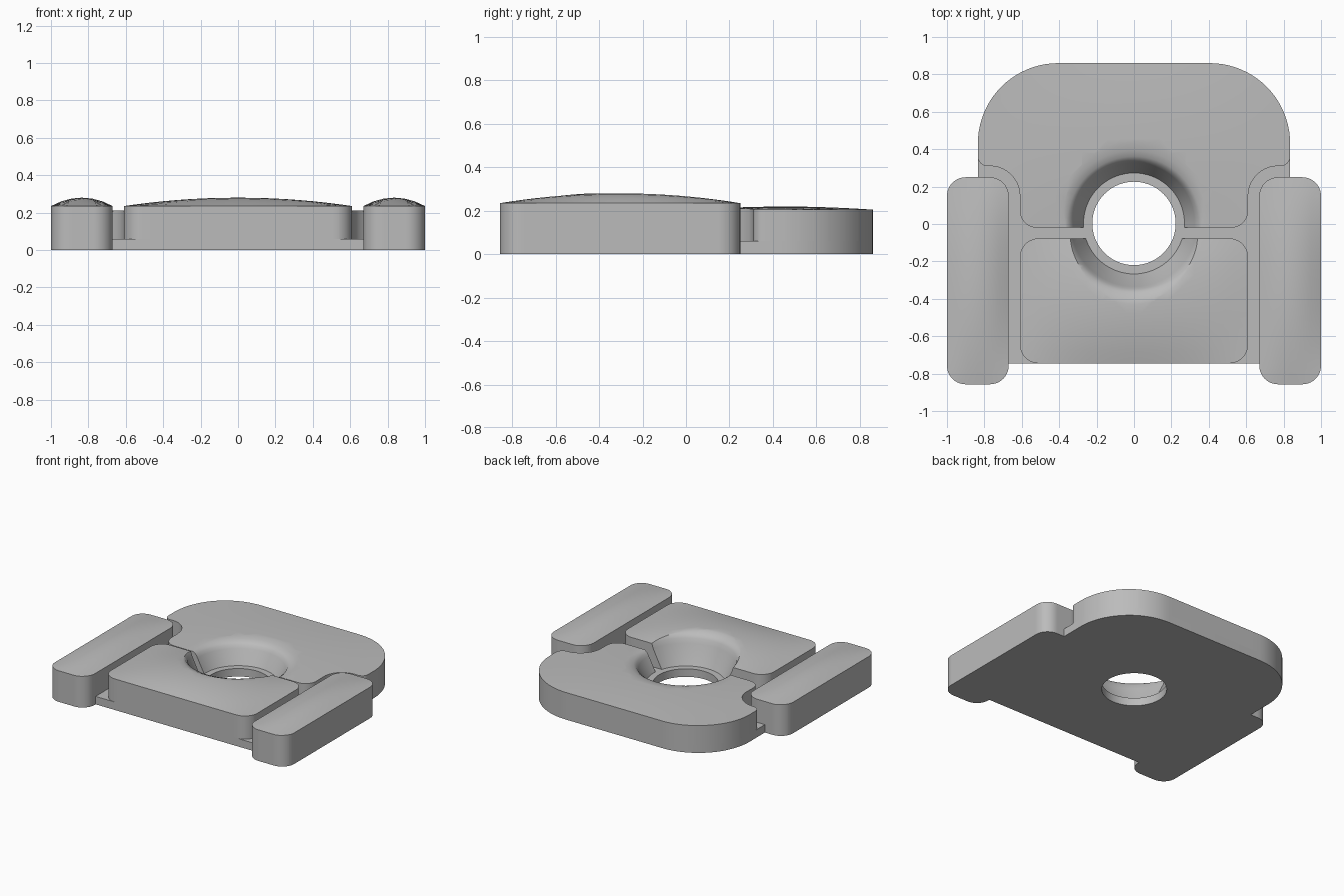
import bpy, bmesh, math
from mathutils import Vector

if "Cube" in bpy.data.objects:
    bpy.data.objects.remove(bpy.data.objects["Cube"], do_unlink=True)

grey = bpy.data.materials.new("plain_grey")
grey.use_nodes = True
grey.diffuse_color = (0.5, 0.5, 0.5, 1)
grey.node_tree.nodes["Principled BSDF"].inputs["Base Color"].default_value = (0.5, 0.5, 0.5, 1)


def arc(cx, cy, r, a0, a1, n=10):
    angles = [math.radians(a0 + (a1 - a0) * i / n) for i in range(n + 1)]
    return [(cx + r * math.cos(a), cy + r * math.sin(a)) for a in angles]


def mirrored(half):
    return half + [(-x, y) for x, y in reversed(half)]


def rounded_rect(x0, x1, y0, y1, r):
    return (arc(x1 - r, y0 + r, r, -90, 0) + arc(x1 - r, y1 - r, r, 0, 90)
            + arc(x0 + r, y1 - r, r, 90, 180) + arc(x0 + r, y0 + r, r, 180, 270))


def finish(name, bm):
    bmesh.ops.recalc_face_normals(bm, faces=bm.faces)
    mesh = bpy.data.meshes.new(name)
    bm.to_mesh(mesh)
    bm.free()
    mesh.materials.append(grey)
    obj = bpy.data.objects.new(name, mesh)
    bpy.context.collection.objects.link(obj)
    return obj


def activate(obj):
    bpy.ops.object.select_all(action='DESELECT')
    obj.select_set(True)
    bpy.context.view_layer.objects.active = obj


def smooth(obj):
    activate(obj)
    bpy.ops.object.shade_smooth_by_angle(angle=math.radians(35))


def cut(obj, cutter):
    mod = obj.modifiers.new("cut", 'BOOLEAN')
    mod.operation, mod.solver, mod.object = 'DIFFERENCE', 'EXACT', cutter
    activate(obj)
    bpy.ops.object.modifier_apply(modifier=mod.name)
    bpy.data.objects.remove(cutter, do_unlink=True)


def cushion(name, outline, bottom, wall, lift, radius, crown, steps=7, cell=0.07):
    """Outline with straight walls, a rounded top edge and a gently crowned top."""
    bm = bmesh.new()
    face = bm.faces.new([bm.verts.new((x, y, wall)) for x, y in outline])
    bm.normal_update()
    last = 0
    for i in range(1, steps + 1):
        a = math.pi / 2 * i / steps
        d = radius * (1 - math.cos(a))
        bmesh.ops.inset_region(bm, faces=[face], thickness=d - last, use_even_offset=True)
        last = d
        for v in face.verts:
            v.co.z = wall + lift * math.sin(a)
        bm.normal_update()
    # grid cuts so that the top can bulge
    lo = [min(p[k] for p in outline) for k in (0, 1)]
    hi = [max(p[k] for p in outline) for k in (0, 1)]
    for k in (0, 1):
        n = round((hi[k] - lo[k]) / cell)
        for i in range(1, n):
            co, no = Vector((0, 0, 0)), Vector((0, 0, 0))
            co[k] = lo[k] + (hi[k] - lo[k]) * i / n
            no[k] = 1
            bmesh.ops.bisect_plane(bm, geom=bm.verts[:] + bm.edges[:] + bm.faces[:],
                                   dist=0.0005, plane_co=co, plane_no=no)
    for v in bm.verts:
        u, w = [(2 * v.co[k] - lo[k] - hi[k]) / (hi[k] - lo[k]) for k in (0, 1)]
        v.co.z += crown * (1 - u * u) * (1 - w * w)
    # walls and underside
    rim = [e for e in bm.edges if e.is_boundary]
    new = bmesh.ops.extrude_edge_only(bm, edges=rim)["geom"]
    for v in new:
        if isinstance(v, bmesh.types.BMVert):
            v.co.z = bottom
    bmesh.ops.contextual_create(bm, geom=[e for e in new if isinstance(e, bmesh.types.BMEdge)])
    return finish(name, bm)


def lathe(name, profile, y):
    bm = bmesh.new()
    vs = [bm.verts.new((r, y, z)) for r, z in profile]
    es = [bm.edges.new(p) for p in zip(vs, vs[1:])]
    bmesh.ops.spin(bm, geom=vs + es, cent=(0, y, 0), axis=(0, 0, 1),
                   angle=math.tau, steps=72, use_merge=False)
    bmesh.ops.remove_doubles(bm, verts=bm.verts, dist=0.0001)
    obj = finish(name, bm)
    obj.hide_render = True
    return obj


BOWL_Y = 0.003
BASE_TOP = 0.06


def bowl(rim):
    foot = [(0, 0.02), (0.25, 0.02), (0.27, BASE_TOP)]
    return lathe("bowl_cutter", foot + rim + [(rim[-1][0], 0.4), (0, 0.4)], BOWL_Y)


# base plate with the round hole
shoulder = arc(0.405, 0.43, 0.43, 0, 90, 20)
plan = mirrored([(0.67, -0.745), (0.67, 0.15), (0.835, 0.15)] + shoulder)
bm = bmesh.new()
floor = bm.faces.new([bm.verts.new((x, y, 0)) for x, y in plan])
top = bmesh.ops.extrude_face_region(bm, geom=[floor])["geom"]
bmesh.ops.translate(bm, vec=(0, 0, BASE_TOP), verts=[g for g in top if isinstance(g, bmesh.types.BMVert)])
base = finish("base_plate", bm)
cut(base, lathe("hole_cutter", [(0, -0.1), (0.223, -0.1), (0.223, 0.2), (0, 0.2)], BOWL_Y))
smooth(base)

# front cushion with half of the bowl
front = cushion("front_cushion", rounded_rect(-0.61, 0.61, -0.745, -0.077, 0.1),
                BASE_TOP, 0.18, 0.055, 0.07, 0.045)
cut(front, bowl([(0.338, 0.2), (0.35, 0.235), (0.37, 0.259), (0.41, 0.276), (0.47, 0.285)]))
smooth(front)

# back rest with wide shoulders, a narrow tongue and the other half of the bowl
half = (arc(0.52, 0.07, 0.09, -90, 0) + arc(0.77, 0.15, 0.16, 180, 90)
        + arc(0.785, 0.36, 0.05, -90, 0, 6) + shoulder)
back = cushion("back_rest", mirrored(half), BASE_TOP, 0.175, 0.03, 0.045, 0.015)
cut(back, bowl([(0.325, 0.165), (0.338, 0.188), (0.358, 0.203), (0.39, 0.212), (0.45, 0.223)]))
smooth(back)

# arm rests
for name, x0, x1 in (("left_arm_rest", 0.67, 1.0), ("right_arm_rest", -1.0, -0.67)):
    smooth(cushion(name, rounded_rect(x0, x1, -0.857, 0.25, 0.1),
                   0, 0.18, 0.055, 0.07, 0.045, cell=0.055))
